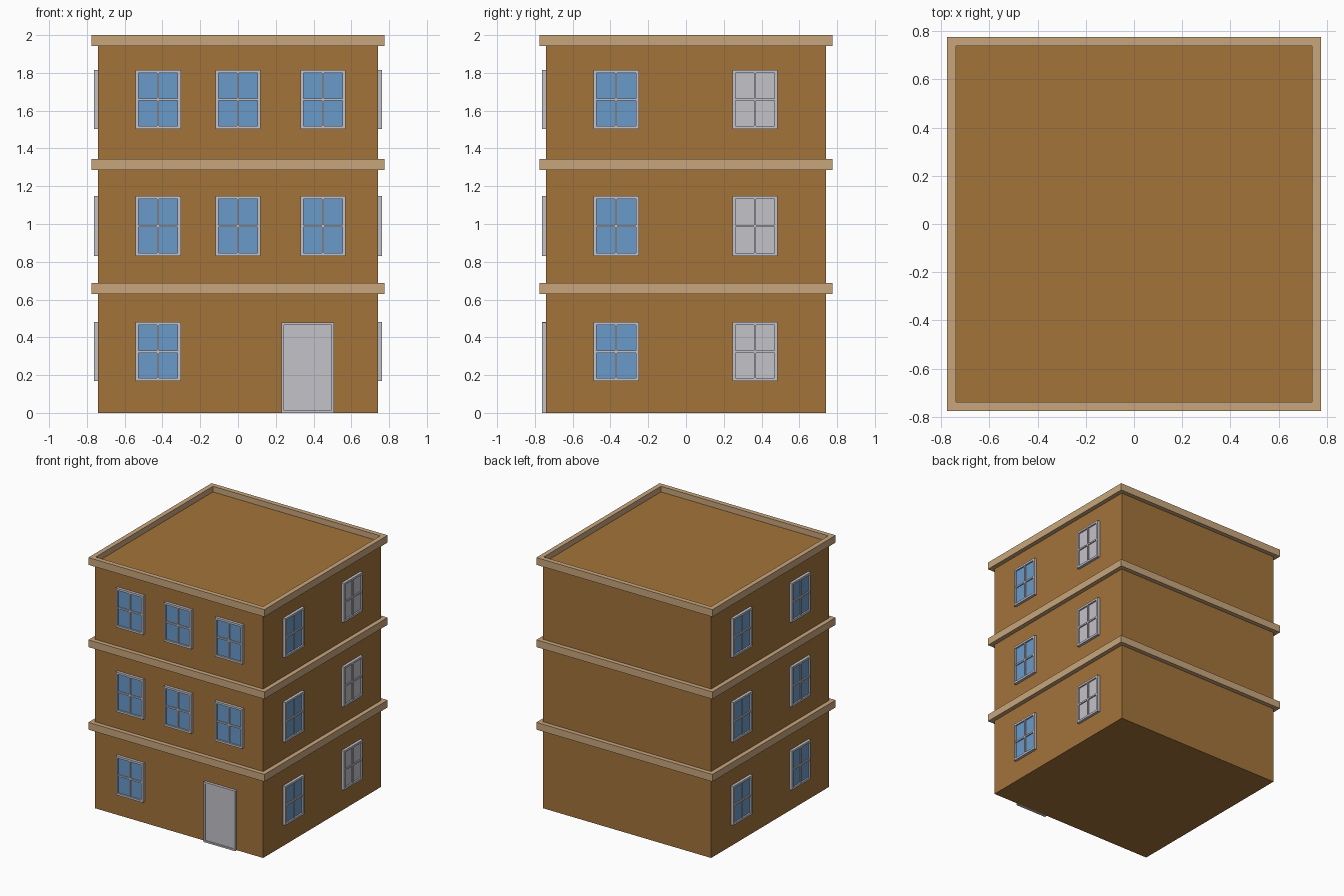
import bpy, bmesh, math
from mathutils import Matrix, Vector

if "Cube" in bpy.data.objects:
    bpy.data.objects.remove(bpy.data.objects["Cube"])


def material(name, rgb):
    m = bpy.data.materials.new(name)
    m.diffuse_color = (*rgb, 1)
    m.use_nodes = True
    m.node_tree.nodes["Principled BSDF"].inputs["Base Color"].default_value = m.diffuse_color
    return m


WALL = material("ochre wall", (0.366, 0.174, 0.042))
TRIM = material("tan trim", (0.578, 0.381, 0.202))
GREY = material("pale grey", (0.552, 0.539, 0.578))
BLUE = material("blue glass", (0.144, 0.328, 0.597))
HALF = 0.74     # half width of the wall block


def add_box(bm, x0, x1, y0, y1, z0, z1, mat_index=0):
    size = Vector((x1 - x0, y1 - y0, z1 - z0))
    mid = Vector((x0 + x1, y0 + y1, z0 + z1)) / 2
    made = bmesh.ops.create_cube(bm, size=1, matrix=Matrix.Translation(mid) @ Matrix.Diagonal((*size, 1)))
    for f in {f for v in made["verts"] for f in v.link_faces}:
        f.material_index = mat_index


def finish(bm, name, mats, angle=0):
    mesh = bpy.data.meshes.new(name)
    bmesh.ops.rotate(bm, verts=bm.verts, matrix=Matrix.Rotation(math.radians(angle), 3, 'Z'))
    bm.to_mesh(mesh)
    bm.free()
    for m in mats:
        mesh.materials.append(m)
    ob = bpy.data.objects.new(name, mesh)
    bpy.context.collection.objects.link(ob)
    return ob


def cornice(name, z0, z1, outer=0.775, inner=0.737):
    """Square ring: an outer and inner outline joined on all four sides."""
    bm = bmesh.new()
    profile = [(outer, z0), (outer, z1), (inner, z1), (inner, z0)]
    corners = [(-1, -1), (1, -1), (1, 1), (-1, 1)]
    loops = [[bm.verts.new((sx * r, sy * r, z)) for r, z in profile] for sx, sy in corners]
    for i in range(4):
        a, b = loops[i], loops[(i + 1) % 4]
        for j in range(4):
            k = (j + 1) % 4
            bm.faces.new((a[j], b[j], b[k], a[k]))
    bmesh.ops.recalc_face_normals(bm, faces=bm.faces)
    finish(bm, name, [TRIM])


def framed_panel(name, u0, u1, z0, z1, angle, panel, border, bars, recess=0.012):
    """Frame with a recessed panel, built on the front wall then turned."""
    bm = bmesh.new()
    back, front = -HALF, -HALF - 0.022
    b = border
    add_box(bm, u0, u0 + b, front, back, z0, z1)
    add_box(bm, u1 - b, u1, front, back, z0, z1)
    add_box(bm, u0 + b, u1 - b, front, back, z0, z0 + b)
    add_box(bm, u0 + b, u1 - b, front, back, z1 - b, z1)
    add_box(bm, u0 + b, u1 - b, front + recess, back, z0 + b, z1 - b, 1)
    if bars:
        um, zm, h = (u0 + u1) / 2, (z0 + z1) / 2, 0.006
        add_box(bm, um - h, um + h, front + 0.003, back, z0 + b, z1 - b)
        add_box(bm, u0 + b, u1 - b, front + 0.003, back, zm - h, zm + h)
    finish(bm, name, [GREY, panel], angle)


# Wall block with the flat roof
bm = bmesh.new()
add_box(bm, -HALF, HALF, -HALF, HALF, 0, 1.955)
finish(bm, "walls", [WALL])

# Storey bands and roof parapet
for name, z0, z1 in (("lower_band", 0.63, 0.688), ("upper_band", 1.287, 1.345), ("roof_parapet", 1.942, 2.0)):
    cornice(name, z0, z1)

# Windows on the front and both sides; the rear right column is blank grey
for floor, (z0, z1) in enumerate(((0.168, 0.48), (0.83, 1.148), (1.503, 1.815))):
    for i, u in enumerate((-0.423, 0.0, 0.45)):
        if floor or i == 0:
            framed_panel(f"front_window_{floor}_{i}", u - 0.12, u + 0.12, z0, z1, 0, BLUE, 0.016, True)
    for side, angle in (("right", 90), ("left", -90)):
        for i, u in enumerate((-0.37, 0.365)):
            pane = GREY if side == "right" and i else BLUE
            framed_panel(f"{side}_window_{floor}_{i}", u - 0.12, u + 0.12, z0, z1, angle, pane, 0.016, True)

# Front door
framed_panel("front_door", 0.23, 0.507, 0, 0.478, 0, GREY, 0.013, False, 0.008)
